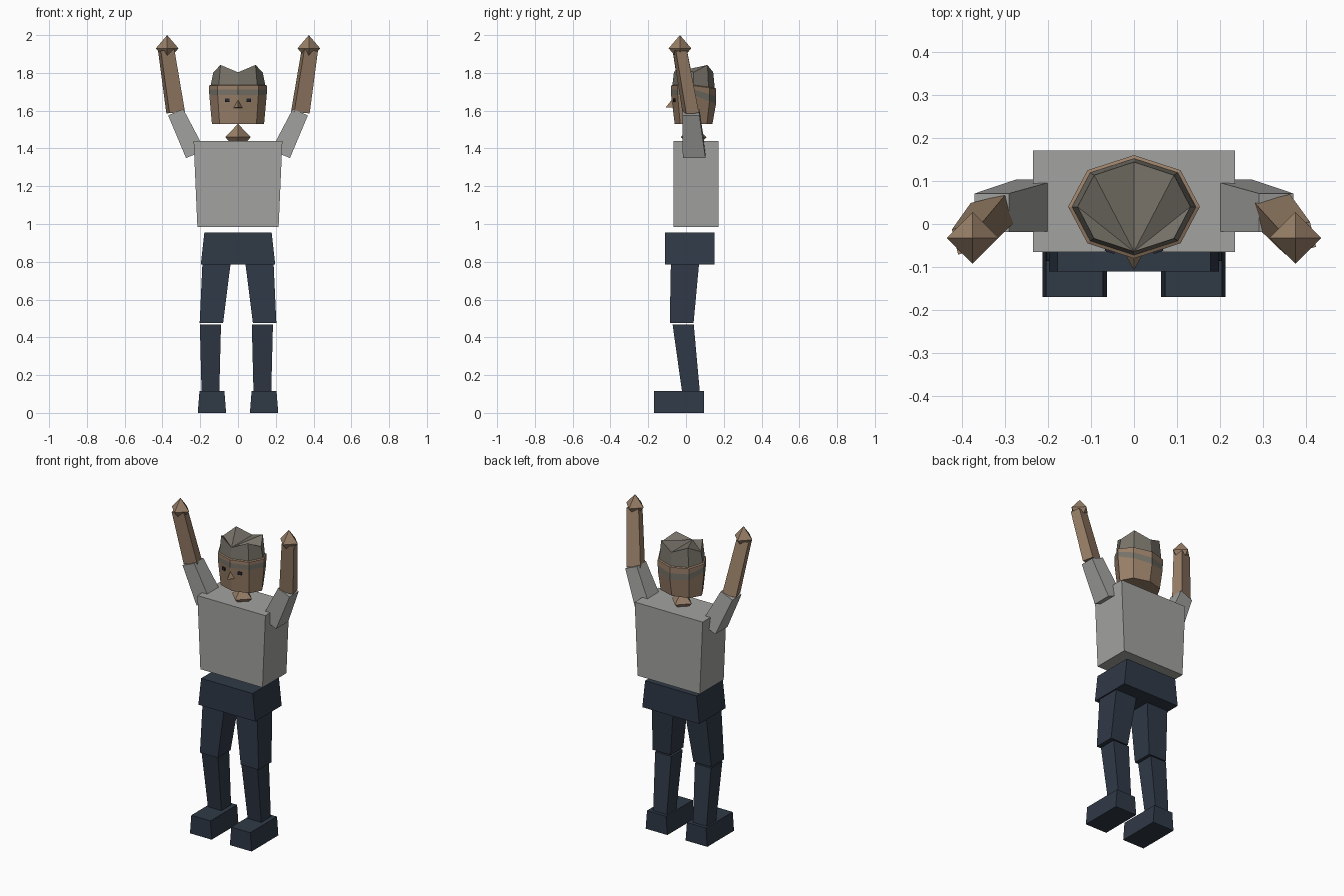
import bpy, bmesh, math
from mathutils import Vector, Matrix

old = bpy.data.objects.get("Cube")
if old:
    bpy.data.objects.remove(old, do_unlink=True)


def material(name, rgb):
    m = bpy.data.materials.new(name)
    m.use_nodes = True
    m.diffuse_color = (*rgb, 1)
    m.node_tree.nodes["Principled BSDF"].inputs["Base Color"].default_value = (*rgb, 1)
    return m


skin = material("skin tan", (0.32, 0.215, 0.14))
shirt = material("shirt grey", (0.36, 0.36, 0.35))
navy = material("trouser navy", (0.029, 0.041, 0.062))
hair = material("hair grey brown", (0.19, 0.175, 0.145))
black = material("eye dark", (0.02, 0.022, 0.035))


def finish(name, bm, *mats):
    bmesh.ops.recalc_face_normals(bm, faces=bm.faces)
    mesh = bpy.data.meshes.new(name)
    bm.to_mesh(mesh)
    bm.free()
    for m in mats:
        mesh.materials.append(m)
    obj = bpy.data.objects.new(name, mesh)
    bpy.context.collection.objects.link(obj)
    return obj


def bridge(bm, low, high):
    n = len(low)
    return [bm.faces.new((low[i], low[(i + 1) % n], high[(i + 1) % n], high[i]))
            for i in range(n)]


def block(name, mat, low, high, slope=0, twist=0):
    """Tapered box between two rectangles given as (centre, half width, half depth)."""
    bm = bmesh.new()
    spin = Matrix.Rotation(math.radians(twist), 3, "Z")
    rings = []
    for centre, hx, hy in (low, high):
        ring = []
        for sx, sy in ((-1, -1), (1, -1), (1, 1), (-1, 1)):
            offset = spin @ Vector((sx * hx, sy * hy, 0))
            offset.z = slope * offset.x
            ring.append(bm.verts.new(Vector(centre) + offset))
        rings.append(ring)
    bridge(bm, *rings)
    bm.faces.new(rings[0])
    bm.faces.new(rings[1])
    return finish(name, bm, mat)


def diamond(name, mat, centre, radius, height):
    """Eight-faced double pyramid with its corners on the axes."""
    bm = bmesh.new()
    x, y, z = centre
    ring = [bm.verts.new((x + dx * radius, y + dy * radius, z))
            for dx, dy in ((1, 0), (0, 1), (-1, 0), (0, -1))]
    for sign in (1, -1):
        tip = bm.verts.new((x, y, z + sign * height))
        for i in range(4):
            bm.faces.new((ring[i], ring[(i + 1) % 4], tip))
    return finish(name, bm, mat)


# Torso, hips and neck
block("torso", shirt, ((0, 0.053, 0.985), 0.215, 0.118), ((0, 0.053, 1.44), 0.235, 0.118))
block("hips", navy, ((0, 0.02, 0.785), 0.197, 0.13), ((0, 0.02, 0.955), 0.178, 0.13))
diamond("neck", skin, (0, 0.04, 1.46), 0.068, 0.07)

# Limbs on both sides
for side, s, shin_x in (("left", 1, 0.129), ("right", -1, 0.146)):
    block(side + "_foot", navy, ((s * 0.138, -0.038, 0), 0.075, 0.132),
          ((s * 0.138, -0.038, 0.115), 0.066, 0.132))
    block(side + "_shin", navy, ((s * shin_x, 0.026, 0.112), 0.047, 0.047),
          ((s * shin_x, -0.015, 0.468), 0.056, 0.056))
    block(side + "_thigh", navy, ((s * 0.141, -0.023, 0.475), 0.062, 0.063),
          ((s * 0.113, -0.005, 0.8), 0.075, 0.075))
    block(side + "_upper_arm", shirt, ((s * 0.225, 0.043, 1.37), 0.05, 0.06),
          ((s * 0.33, 0.026, 1.592), 0.04, 0.045), slope=-0.42 * s)
    block(side + "_forearm", skin, ((s * 0.33, 0.025, 1.59), 0.042, 0.035),
          ((s * 0.38, -0.033, 1.92), 0.037, 0.03), slope=-0.1 * s, twist=14)
    diamond(side + "_hand", skin, (s * 0.375, -0.032, 1.93), 0.06, 0.07)

    # Eye plate lying on the slanted front face
    bm = bmesh.new()
    bmesh.ops.create_cube(bm, size=1, matrix=Matrix.Translation((s * 0.056, -0.062, 1.655))
                          @ Matrix.Rotation(s * math.radians(18), 4, "Z")
                          @ Matrix.Diagonal((0.023, 0.008, 0.018, 1)))
    finish(side + "_eye", bm, black)

# Head: stacked eight-sided rings (width, depth, height, drop at the back)
levels = [(0.138, 0.1, 1.53, 0), (0.152, 0.119, 1.682, 0.045),
          (0.153, 0.12, 1.712, 0.035), (0.153, 0.12, 1.732, 0.015),
          (0.144, 0.112, 1.736, 0.015)]
band_colours = [0, 1, 0, 0]
bm = bmesh.new()
rings = []
for rx, ry, z, drop in levels:
    rings.append([bm.verts.new((rx * math.cos(a), 0.04 + ry * math.sin(a),
                                z - drop * max(0, math.sin(a))))
                  for a in (i * math.pi / 4 for i in range(8))])
for i, colour in enumerate(band_colours):
    for face in bridge(bm, rings[i], rings[i + 1]):
        face.material_index = colour
bm.faces.new(rings[0])

# Hair: zigzag crown whose top is fanned from the front corner
crown = [bm.verts.new((0.131 * math.cos(a), 0.04 + 0.104 * math.sin(a),
                       1.842 if i % 2 else 1.803))
         for i, a in ((i, i * math.pi / 4) for i in range(8))]
cap = bridge(bm, rings[-1], crown)
front = 6
for k in range(1, 7):
    cap.append(bm.faces.new((crown[front], crown[(front + k) % 8], crown[(front + k + 1) % 8])))
for face in cap:
    face.material_index = 1
finish("head", bm, skin, hair)

# Nose
bm = bmesh.new()
top, tip, a, b = [bm.verts.new(p) for p in ((0, -0.076, 1.657), (0, -0.107, 1.618),
                                            (-0.023, -0.066, 1.615), (0.023, -0.066, 1.615))]
for tri in ((top, tip, a), (top, b, tip), (a, tip, b), (top, a, b)):
    bm.faces.new(tri)
finish("nose", bm, skin)
